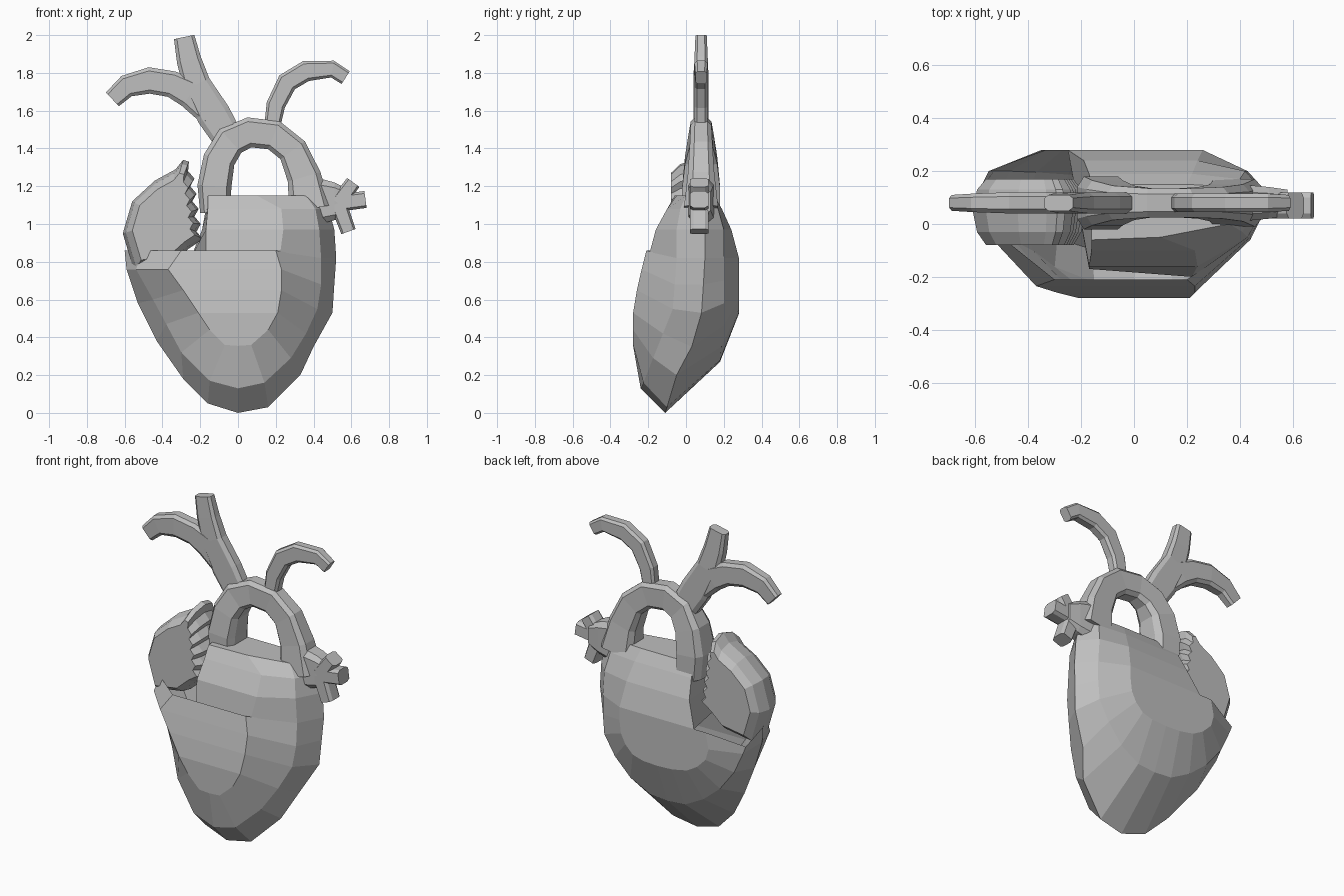
import bpy, bmesh
from mathutils import Vector

cube = bpy.data.objects.get("Cube")
if cube:
    bpy.data.objects.remove(cube, do_unlink=True)

grey = bpy.data.materials.new("plain_grey")
grey.use_nodes = True
tint = (0.52, 0.52, 0.52, 1)
grey.diffuse_color = tint
grey.node_tree.nodes["Principled BSDF"].inputs["Base Color"].default_value = tint


def finish(name, bm):
    """Turn a bmesh into a flat shaded object."""
    bmesh.ops.recalc_face_normals(bm, faces=bm.faces)
    mesh = bpy.data.meshes.new(name)
    bm.to_mesh(mesh)
    bm.free()
    mesh.materials.append(grey)
    obj = bpy.data.objects.new(name, mesh)
    bpy.context.collection.objects.link(obj)
    return obj


def bridge(bm, first, second, closed=True):
    """Join two vertex rows with quads."""
    count = len(first)
    for i in range(count if closed else count - 1):
        j = (i + 1) % count
        bm.faces.new((first[i], first[j], second[j], second[i]))


def loft(name, rings, cap_start=True, cap_end=True):
    bm = bmesh.new()
    rows = [[bm.verts.new(p) for p in ring] for ring in rings]
    for first, second in zip(rows, rows[1:]):
        bridge(bm, first, second)
    if cap_start:
        bm.faces.new(rows[0])
    if cap_end:
        bm.faces.new(rows[-1])
    return finish(name, bm)


def lookup(table, z):
    """Piecewise linear depth along the height."""
    for (z0, y0), (z1, y1) in zip(table, table[1:]):
        if z <= z1:
            return y0 + (y1 - y0) * max(0, (z - z0) / (z1 - z0))
    return table[-1][1]


def vessel(name, path, y=0.08):
    """Chamfered tube; path holds x, z, width and depth."""
    section = [(0.5, 0.3), (0.36, 0.5), (-0.36, 0.5), (-0.5, 0.3)]
    section += [(u, -v) for u, v in reversed(section)]
    spine = [Vector((x, z)) for x, z, w, d in path]
    rings = []
    for i, (x, z, w, d) in enumerate(path):
        along = spine[min(i + 1, len(spine) - 1)] - spine[max(i - 1, 0)]
        side = Vector((along.y, -along.x)).normalized()
        rings.append([(x + side.x * u * w, y + v * d, z + side.y * u * w)
                      for u, v in section])
    return loft(name, rings)


# Lower chambers: nested outlines (x, z) running from upper right round the tip
front_panel = [(-.3, .86), (-.37, .76), (-.29, .65), (-.21, .53), (-.15, .44),
               (-.07, .36), (0, .355), (.07, .36), (.16, .44), (.21, .53),
               (.23, .65), (.23, .76), (.2, .86)]
front_ring = [(-.5, .86), (-.54, .76), (-.45, .6), (-.38, .47), (-.3, .32),
              (-.15, .17), (0, .13), (.14, .16), (.28, .29), (.36, .42),
              (.42, .55), (.44, .68), (.44, .82)]
outer_rim = [(-.6, .86), (-.59, .76), (-.53, .58), (-.43, .38), (-.29, .18),
             (-.16, .05), (0, 0), (.16, .03), (.33, .2), (.4, .35),
             (.5, .53), (.51, .68), (.52, .82)]
back_ring = [(-.55, .76), (-.53, .71), (-.47, .58), (-.37, .45), (-.25, .35),
             (-.12, .28), (0, .27), (.12, .28), (.25, .35), (.35, .46),
             (.42, .58), (.43, .7), (.43, .82)]
back_panel = [(-.33, .82), (-.35, .72), (-.33, .65), (-.27, .59), (-.2, .55),
              (-.1, .53), (0, .525), (.1, .53), (.17, .55), (.22, .6),
              (.25, .66), (.26, .74), (.26, .82)]
layers = [
    (front_panel, [(.35, -.28), (.55, -.28), (.7, -.25), (.86, -.21)]),
    (front_ring, [(.13, -.24), (.17, -.22), (.3, -.17), (.55, -.07), (.8, -.05)]),
    (outer_rim, [(0, -.11), (.2, -.05), (.35, .03), (.5, .08), (.8, .1)]),
    (back_ring, [(.27, .18), (.5, .2), (.9, .2)]),
    (back_panel, [(.5, .28), (.9, .28)]),
]
bm = bmesh.new()
rows = [[bm.verts.new((x, lookup(depth, z), z)) for x, z in outline]
        for outline, depth in layers]
for first, second in zip(rows, rows[1:]):
    bridge(bm, first, second, closed=False)
for row in (rows[0], rows[-1]):
    last = len(row) - 1
    for i in range(last // 2 - 1):
        bm.faces.new((row[i], row[i + 1], row[last - i - 1], row[last - i]))
    mid = last // 2
    bm.faces.new((row[mid - 1], row[mid], row[mid + 1]))
finish("lower_chambers", bm)

# Upper chambers: stacked cross-sections (x, y) above the lower shell
sections = [
    (.82, [(-.17, -.17), (.22, -.2), (.44, -.05), (.52, .1), (.43, .2), (.26, .28), (-.25, .28)]),
    (.97, [(-.17, -.16), (.24, -.16), (.43, -.05), (.51, .1), (.42, .2), (.24, .24), (-.19, .24)]),
    (1.08, [(-.16, -.1), (.23, -.1), (.41, -.03), (.48, .09), (.4, .17), (.22, .19), (-.17, .19)]),
    (1.15, [(-.16, -.06), (.1, -.05), (.36, 0), (.44, .08), (.38, .14), (.2, .15), (-.16, .15)]),
]
loft("upper_chambers", [[(x, y, z) for x, y in ring] for z, ring in sections],
     cap_start=False)

# Auricle: rounded pouch with a pleated inner edge
pouch = [(-.36, .78), (-.55, .75), (-.61, .95), (-.56, 1.12), (-.44, 1.23),
         (-.33, 1.29), (-.29, 1.34), (-.26, 1.33)]
pleats = 10
for k in range(pleats):
    t = k / (pleats - 1)
    pouch.append((-.25 + .05 * t + (.014 if k % 2 else -.014), 1.28 - .36 * t))
pouch.append((-.26, .87))


def pouch_ring(scale, y):
    return [(-.38 + (x + .38) * scale, y, 1.02 + (z - 1.02) * scale) for x, z in pouch]


loft("auricle", [pouch_ring(.78, -.08), pouch_ring(.93, -.03), pouch_ring(1, .05),
                 pouch_ring(.93, .13), pouch_ring(.78, .17)])

# Great arch over the upper chambers
vessel("arch", [(-.12, 1.06, .16, .2), (-.125, 1.2, .18, .2), (-.1, 1.34, .17, .17),
                (-.04, 1.44, .17, .13), (.06, 1.485, .16, .11), (.19, 1.47, .16, .11),
                (.29, 1.39, .16, .12), (.35, 1.25, .18, .14), (.38, 1.08, .22, .18)])

# Branches rising from the arch
vessel("forked_branch", [(-.05, 1.45, .16, .08), (-.13, 1.58, .18, .08),
                         (-.22, 1.74, .15, .08), (-.26, 1.87, .13, .07),
                         (-.285, 1.99, .11, .06)])
vessel("side_branch", [(-.14, 1.58, .14, .07), (-.25, 1.69, .16, .08),
                       (-.35, 1.74, .14, .08), (-.47, 1.76, .14, .08),
                       (-.59, 1.73, .12, .07), (-.665, 1.66, .1, .06)])
vessel("curved_branch", [(.175, 1.48, .08, .07), (.2, 1.63, .1, .07),
                         (.26, 1.75, .11, .07), (.36, 1.81, .11, .07),
                         (.5, 1.82, .09, .07), (.57, 1.775, .08, .06)])

# Vein stub with three short prongs
vessel("vein_stub", [(.4, 1.12, .26, .14), (.51, 1.12, .2, .12), (.58, 1.12, .13, .1)])
prongs = {"upper": (.61, 1.22, .08), "middle": (.675, 1.13, .09), "lower": (.585, .96, .08)}
for label, (x, z, width) in prongs.items():
    vessel(label + "_vein", [(.53, 1.11, .09, .1), (x, z, width, .1)], y=.07)
